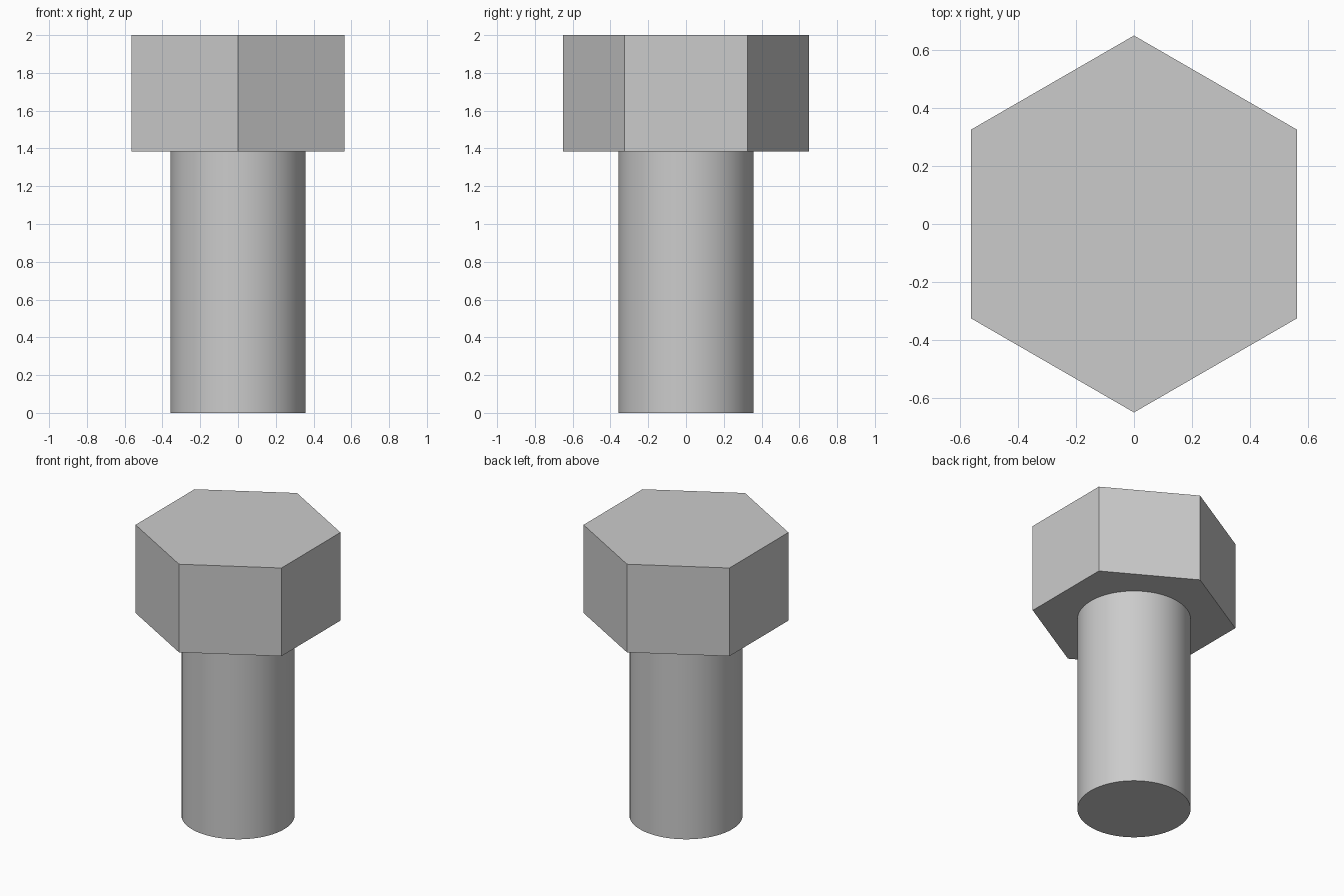
import bpy
import math

cube = bpy.data.objects.get("Cube")
if cube:
    bpy.data.objects.remove(cube, do_unlink=True)

HEAD_BOTTOM = 1.385
TOP = 2.0

# Single grey metal
steel = bpy.data.materials.new("grey_steel")
steel.use_nodes = True
colour = (0.6, 0.6, 0.6, 1)
steel.diffuse_color = colour
steel.node_tree.nodes["Principled BSDF"].inputs["Base Color"].default_value = colour


def prism(name, sides, radius, bottom, top):
    bpy.ops.mesh.primitive_cylinder_add(
        vertices=sides, radius=radius, depth=top - bottom,
        location=(0, 0, (bottom + top) / 2))
    part = bpy.context.object
    part.name = name
    part.data.materials.append(steel)
    return part


# Six-sided head, with corners pointing to front and back
prism("hex_head", 6, 0.65, HEAD_BOTTOM, TOP)

# Smooth round shank with crisp rim
prism("shank", 64, 0.358, 0, HEAD_BOTTOM)
bpy.ops.object.shade_smooth_by_angle(angle=math.radians(30))
